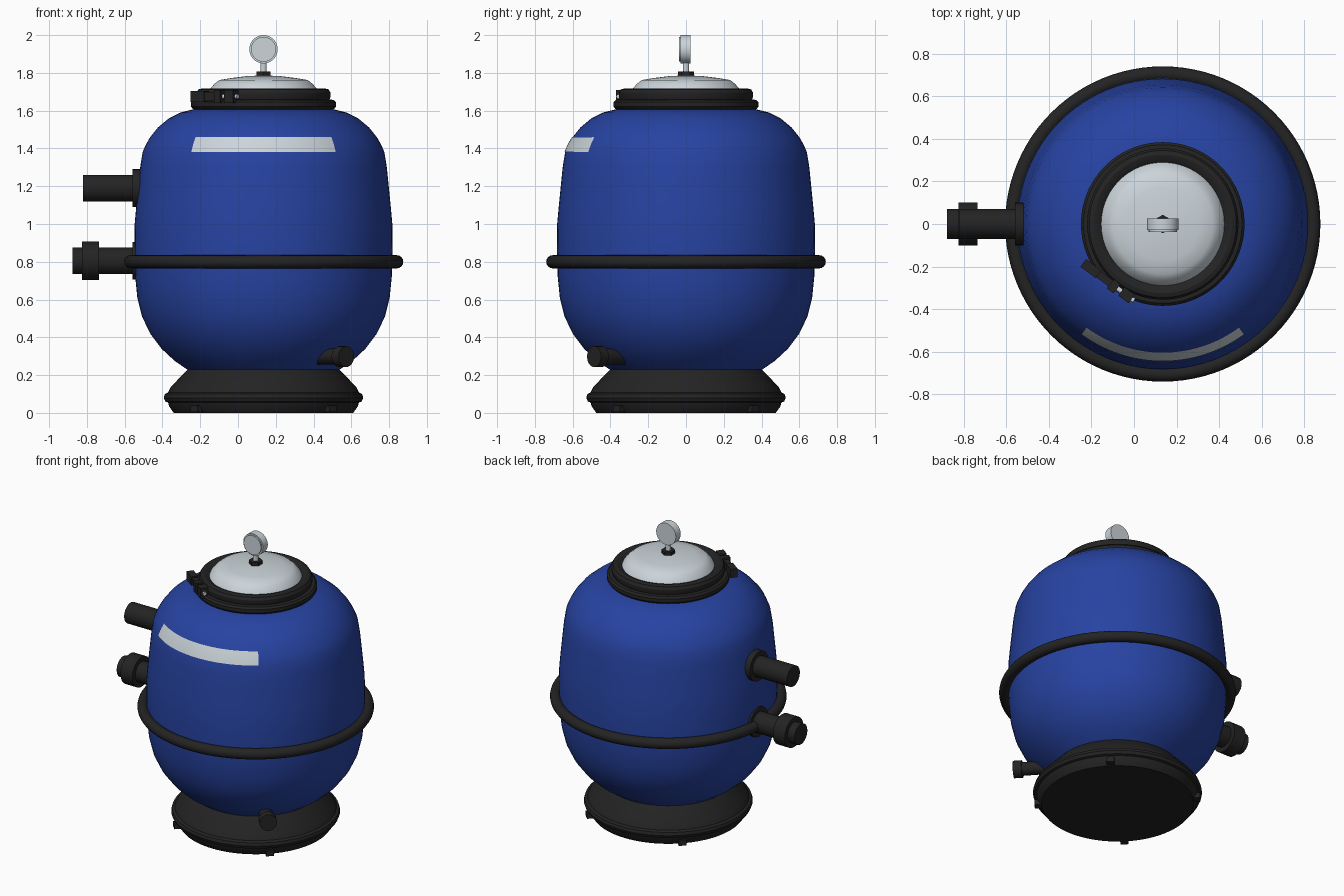
import bpy, bmesh
from math import sin, cos, radians, pi
from mathutils import Vector

old = bpy.data.objects.get("Cube")
if old:
    bpy.data.objects.remove(old, do_unlink=True)

AXIS = 0.135  # x position of the vessel's centre line


def material(name, rgb):
    m = bpy.data.materials.new(name)
    m.use_nodes = True
    m.diffuse_color = (*rgb, 1)
    bsdf = next(n for n in m.node_tree.nodes if n.type == "BSDF_PRINCIPLED")
    bsdf.inputs["Base Color"].default_value = (*rgb, 1)
    return m


BLUE = material("tank blue", (0.02, 0.056, 0.36))
BLACK = material("black plastic", (0.017, 0.017, 0.017))
GREY = material("light grey", (0.60, 0.66, 0.70))


def finish(obj, name, mat, angle=30):
    obj.name = name
    obj.data.materials.append(mat)
    bpy.ops.object.select_all(action="DESELECT")
    obj.select_set(True)
    bpy.context.view_layer.objects.active = obj
    bpy.ops.object.shade_smooth_by_angle(angle=radians(angle))
    return obj


def lathe(name, profile, mat, steps=96, start=0, sweep=360, angle=30):
    """Turn (radius, z) points about the vessel's centre line."""
    bm = bmesh.new()
    full = sweep == 360
    count = steps if full else steps + 1
    rings = []
    for i in range(count):
        a = radians(start + sweep * i / steps)
        rings.append([bm.verts.new((AXIS + r * cos(a), r * sin(a), z)) for r, z in profile])
    for i in range(steps):
        p, q = rings[i], rings[(i + 1) % count]
        for j in range(len(profile) - 1):
            bm.faces.new((p[j], q[j], q[j + 1], p[j + 1]))
    if full:
        bmesh.ops.remove_doubles(bm, verts=bm.verts, dist=1e-5)
        bmesh.ops.holes_fill(bm, edges=bm.edges)
        bmesh.ops.recalc_face_normals(bm, faces=bm.faces)
    mesh = bpy.data.meshes.new(name)
    bm.to_mesh(mesh)
    bm.free()
    obj = bpy.data.objects.new(name, mesh)
    bpy.context.collection.objects.link(obj)
    return finish(obj, name, mat, angle)


def rod(name, a, b, radius, mat, sides=40):
    a, b = Vector(a), Vector(b)
    bpy.ops.mesh.primitive_cylinder_add(vertices=sides, radius=radius, depth=(b - a).length,
                                        location=(a + b) / 2)
    obj = bpy.context.object
    obj.rotation_euler = (b - a).to_track_quat("Z", "Y").to_euler()
    return finish(obj, name, mat)


def box(name, centre, size, turn, mat):
    bpy.ops.mesh.primitive_cube_add(size=1, location=centre, rotation=(0, 0, turn))
    obj = bpy.context.object
    obj.scale = size
    return finish(obj, name, mat)


def polar(radius, degrees, z):
    a = radians(degrees)
    return (AXIS + radius * cos(a), radius * sin(a), z)


# Tank body
tank = [(0.39, 0.22), (0.47, 0.275), (0.54, 0.34), (0.60, 0.42), (0.643, 0.51), (0.668, 0.61),
        (0.679, 0.72), (0.683, 0.85), (0.682, 1.0), (0.673, 1.1), (0.663, 1.2), (0.653, 1.3),
        (0.64, 1.38), (0.623, 1.42), (0.60, 1.46), (0.56, 1.51), (0.50, 1.56), (0.44, 1.59),
        (0.36, 1.61)]
lathe("tank_body", tank, BLUE)

# Label plate following the tank's front
label = [(r + 0.004, z) for r, z in tank if 1.37 < z < 1.47]
lathe("front_label", label, GREY, steps=28, start=233.5, sweep=73)

# Middle hoop
bpy.ops.mesh.primitive_torus_add(location=(AXIS, 0, 0.80), major_radius=0.705,
                                 minor_radius=0.035, major_segments=96, minor_segments=16)
finish(bpy.context.object, "middle_hoop", BLACK, 60)

# Base stand with rounded rim
lathe("base_stand", [(0.475, 0), (0.50, 0.035), (0.505, 0.055), (0.52, 0.06), (0.528, 0.08),
                     (0.522, 0.1), (0.505, 0.108), (0.49, 0.138), (0.40, 0.232)], BLACK)
for i in range(4):
    a = 45 + 90 * i
    box("base_tab", polar(0.495, a, 0.022), (0.05, 0.05, 0.035), radians(a), BLACK)

# Lid flange, clamp band and dome
lathe("neck_flange", [(0.34, 1.59), (0.375, 1.61), (0.384, 1.622), (0.384, 1.645),
                      (0.372, 1.657), (0.34, 1.66)], BLACK)
lathe("clamp_band", [(0.33, 1.65), (0.35, 1.66), (0.355, 1.675), (0.355, 1.695), (0.345, 1.712),
                     (0.325, 1.718), (0.30, 1.712), (0.285, 1.70)], BLACK)
lathe("lid_dome", [(0.295, 1.69), (0.285, 1.712), (0.26, 1.742), (0.235, 1.762), (0.17, 1.773),
                   (0.09, 1.783), (0, 1.787)], GREY, angle=50)

# Clamp bolt with its lugs
start, end = Vector((-0.235, -0.185, 1.675)), Vector((0.0, -0.36, 1.675))
turn = Vector((1, 0)).angle_signed((end - start).xy) * -1
rod("clamp_bolt", start, end, 0.012, GREY, 16)
for t, length, depth, height in [(0.14, 0.09, 0.045, 0.06), (0.42, 0.10, 0.035, 0.045),
                                 (0.60, 0.04, 0.06, 0.07), (0.85, 0.06, 0.05, 0.07)]:
    box("clamp_lug", start.lerp(end, t), (length, depth, height), turn, BLACK)

# Pressure gauge
rod("gauge_nut", (AXIS, 0, 1.78), (AXIS, 0, 1.808), 0.043, BLACK, 6)
rod("gauge_stem", (AXIS, 0, 1.80), (AXIS, 0, 1.86), 0.017, GREY, 24)
rod("gauge_body", (AXIS, 0.025, 1.925), (AXIS, -0.028, 1.925), 0.075, GREY, 48)
rod("gauge_face", (AXIS, -0.02, 1.925), (AXIS, -0.037, 1.925), 0.066, GREY, 48)

# Side pipes with wall flanges
for name, z, tip in [("upper", 1.19, -0.82), ("lower", 0.805, -0.877)]:
    rod(name + "_pipe", (tip, 0, z), (-0.45, 0, z), 0.07, BLACK)
    rod(name + "_pipe_flange", (-0.558, 0, z), (-0.45, 0, z), 0.10, BLACK)
rod("union_nut", (-0.825, 0, 0.805), (-0.735, 0, 0.805), 0.102, BLACK)

# Drain outlet
rod("drain_neck", polar(0.42, -48, 0.298), polar(0.62, -48, 0.298), 0.043, BLACK)
rod("drain_cap", polar(0.60, -48, 0.298), polar(0.655, -48, 0.298), 0.055, BLACK)
